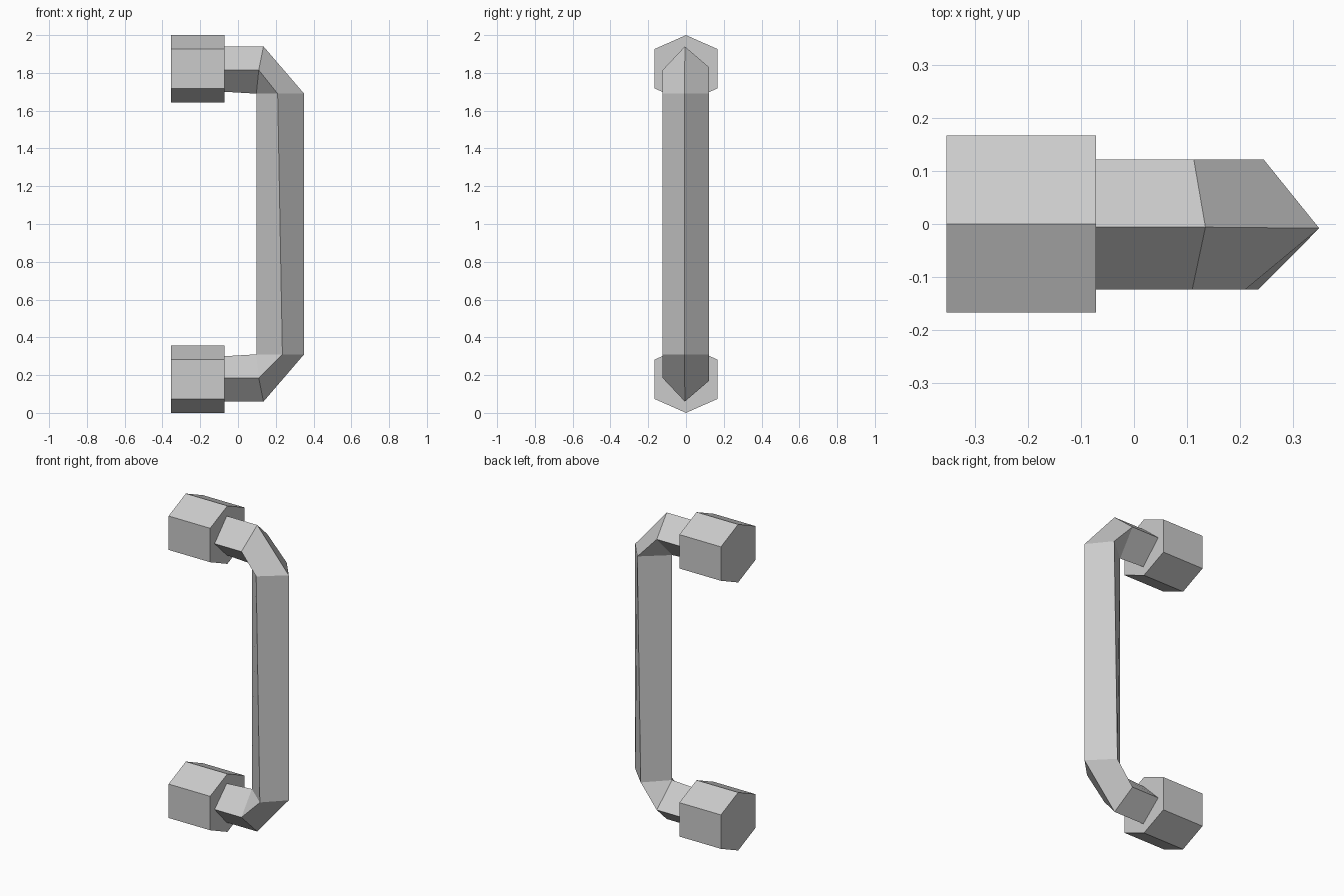
import bpy
import bmesh

cube = bpy.data.objects.get("Cube")
if cube:
    bpy.data.objects.remove(cube, do_unlink=True)

# Single grey material
grey = bpy.data.materials.new("plain grey")
grey.use_nodes = True
colour = (0.6, 0.6, 0.6, 1)
grey.diffuse_color = colour
grey.node_tree.nodes["Principled BSDF"].inputs["Base Color"].default_value = colour


def loft(name, rings):
    """Join matching cross-sections with flat faces and cap both ends."""
    bm = bmesh.new()
    loops = [[bm.verts.new(p) for p in ring] for ring in rings]
    for a, b in zip(loops, loops[1:]):
        for i in range(len(a)):
            j = (i + 1) % len(a)
            bm.faces.new((a[i], a[j], b[j], b[i]))
    bm.faces.new(loops[0])
    bm.faces.new(loops[-1])
    bmesh.ops.remove_doubles(bm, verts=bm.verts, dist=0.001)
    bmesh.ops.recalc_face_normals(bm, faces=bm.faces)
    mesh = bpy.data.meshes.new(name)
    bm.to_mesh(mesh)
    bm.free()
    mesh.materials.append(grey)
    obj = bpy.data.objects.new(name, mesh)
    bpy.context.collection.objects.link(obj)
    return obj


# Hexagonal mounting blocks
hexagon = [(0, 0.178), (0.167, 0.104), (0.167, -0.104),
           (0, -0.178), (-0.167, -0.104), (-0.167, 0.104)]
for name, height in (("lower_mount", 0.178), ("upper_mount", 1.822)):
    loft(name, [[(x, y, height + z) for y, z in hexagon] for x in (-0.354, -0.072)])


# Diamond-section handle: each ring runs outer, front, inner, back
def half_handle(front_x, back_x):
    inner = (0.097, -0.004, 1.69)
    return [
        [(-0.072, -0.006, 1.94), (-0.072, -0.124, 1.815),
         (-0.072, -0.006, 1.7), (-0.072, 0.122, 1.83)],
        [(0.135, -0.006, 1.94), (0.11, -0.124, 1.815),
         inner, (0.113, 0.122, 1.83)],
        [(0.35, -0.008, 1.69), (front_x, -0.124, 1.69),
         inner, (back_x, 0.122, 1.69)],
    ]


upper = half_handle(0.21, 0.245)
lower = [[(x, y, 2 - z) for x, y, z in ring] for ring in half_handle(0.235, 0.222)]
loft("handle_bar", upper + lower[::-1])
